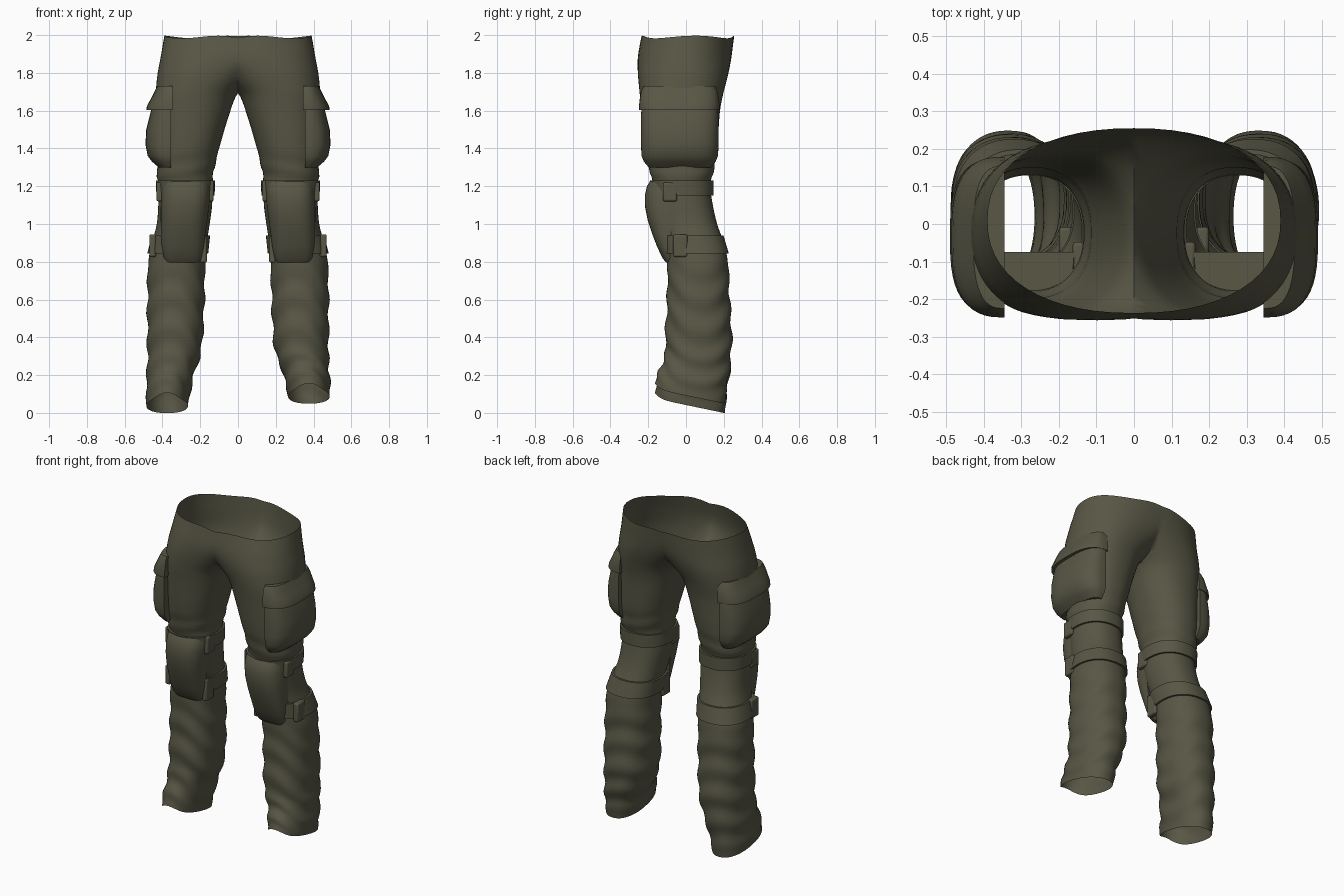
import bpy, bmesh, math

if "Cube" in bpy.data.objects:
    bpy.data.objects.remove(bpy.data.objects["Cube"])

olive = bpy.data.materials.new("olive cloth")
olive.diffuse_color = (0.098, 0.095, 0.06, 1)
olive.use_nodes = True
olive.node_tree.nodes["Principled BSDF"].inputs["Base Color"].default_value = olive.diffuse_color

# Leg envelope: z, inner x, outer x, front y, back y
LEG = [(0.0, .265, .485, -.165, .205), (0.1, .25, .487, -.15, .215),
       (0.2, .23, .482, -.125, .23), (0.3, .20, .48, -.11, .238),
       (0.4, .187, .48, -.11, .243), (0.6, .178, .48, -.10, .232),
       (0.8, .172, .475, -.10, .222), (0.9, .165, .455, -.11, .20),
       (1.0, .15, .43, -.14, .165), (1.1, .137, .422, -.165, .142),
       (1.2, .135, .42, -.175, .13), (1.28, .128, .43, -.19, .145),
       (1.4, .10, .43, -.215, .165), (1.6, .04, .435, -.235, .18),
       (1.69, .003, .435, -.245, .197), (1.74, -.05, .432, -.25, .21),
       (1.8, -.13, .425, -.255, .225), (1.88, -.27, .41, -.255, .24),
       (2.0, -.39, .39, -.237, .255)]
SEG = 56


def envelope(z):
    """Smooth (Hermite) reading of the leg table."""
    i = max(k for k in range(len(LEG) - 1) if LEG[k][0] <= z or k == 0)
    a, b = LEG[i], LEG[i + 1]
    p, n = LEG[max(i - 1, 0)], LEG[min(i + 2, len(LEG) - 1)]
    h = b[0] - a[0]
    t = (z - a[0]) / h
    out = []
    for c in range(1, 5):
        m0 = (b[c] - p[c]) / (b[0] - p[0]) * h
        m1 = (n[c] - a[c]) / (n[0] - a[0]) * h
        out.append((2*t**3 - 3*t*t + 1) * a[c] + (t**3 - 2*t*t + t) * m0
                   + (3*t*t - 2*t**3) * b[c] + (t**3 - t*t) * m1)
    return out


def sup(v, n):
    return math.copysign(abs(v) ** (2 / n), v)


def leg_ring(z, grow=0.0, n=2.25):
    x0, x1, y0, y1 = envelope(z)
    pts = []
    for k in range(SEG):
        a = 2 * math.pi * k / SEG
        pts.append(((x0 + x1) / 2 + ((x1 - x0) / 2 + grow) * sup(math.cos(a), n),
                    (y0 + y1) / 2 + ((y1 - y0) / 2 + grow) * sup(math.sin(a), n), z))
    return pts


def loft(bm, rings, caps=False):
    rows = [[bm.verts.new(p) for p in r] for r in rings]
    n = len(rows[0])
    for a, b in zip(rows, rows[1:]):
        for k in range(n):
            bm.faces.new((a[k], a[(k + 1) % n], b[(k + 1) % n], b[k]))
    if caps:
        bm.faces.new(rows[0][::-1])
        bm.faces.new(rows[-1])


def finish(name, bm, mirror=True, angle=40):
    bmesh.ops.recalc_face_normals(bm, faces=bm.faces)
    me = bpy.data.meshes.new(name)
    bm.to_mesh(me)
    bm.free()
    me.materials.append(olive)
    ob = bpy.data.objects.new(name, me)
    bpy.context.collection.objects.link(ob)
    bpy.context.view_layer.objects.active = ob
    ob.select_set(True)
    bpy.ops.object.shade_smooth_by_angle(angle=math.radians(angle))
    ob.select_set(False)
    if mirror:
        ob.modifiers.new("Mirror", 'MIRROR')
    return ob


# Trousers: two leg tubes, cut at the middle and welded into a hip
trousers = bmesh.new()
for side, hem in ((1, .05), (-1, 0.0)):
    half = bmesh.new()
    rings = []
    for i in range(81):
        z = i * 0.025
        ring = []
        for k, (x, y, _) in enumerate(leg_ring(z)):
            a = 2 * math.pi * k / SEG
            # cloth folds on the shin and the thigh
            low = max(0, min(1, (0.85 - z) / 0.2, z / 0.1))
            high = max(0, 1 - abs(z - 1.28) / 0.12)
            fold = .006 * low * math.sin(38 * z + 2.2 * math.sin(a + side) + 2 * math.cos(2 * a))
            fold += .005 * high * math.sin(60 * z + 2 * math.cos(a))
            x += fold * math.cos(a)
            y += fold * math.sin(a)
            # slanted hem with a raised front
            lift = hem + .075 * (.2 - y) / .36 + .03 * max(0, -math.sin(a)) ** 6
            zz = z + lift * max(0, 1 - z / .35)
            # wavy waist edge
            zz -= max(0, (z - 1.9) / .1) * (.01 + .007 * math.cos(5 * math.atan2(y, abs(x)) + 2.5))
            ring.append((x * side, y, zz))
        rings.append(ring)
    loft(half, rings)
    bmesh.ops.bisect_plane(half, geom=half.verts[:] + half.edges[:] + half.faces[:],
                           plane_co=(0, 0, 0), plane_no=(side, 0, 0), clear_inner=True)
    tmp = bpy.data.meshes.new("half")
    half.to_mesh(tmp)
    half.free()
    trousers.from_mesh(tmp)
    bpy.data.meshes.remove(tmp)
bmesh.ops.remove_doubles(trousers, verts=trousers.verts, dist=.0008)
finish("trousers", trousers, mirror=False, angle=60)


def outward_ring(cx, cy, rx, ry, z, n, front=False):
    """Half superellipse with a flat back, bulging to +x or to the front."""
    pts = []
    for k in range(25):
        a = math.pi * (k / 24 - .5)
        u, v = sup(math.cos(a), n), sup(math.sin(a), n)
        pts.append((cx + rx * v, cy - ry * u, z) if front else (cx + rx * u, cy + ry * v, z))
    return pts


# Cargo pocket: z, outer x, half depth
bm = bmesh.new()
loft(bm, [outward_ring(.355, -.033, x - .355, h, z, 2.9) for z, x, h in (
    (1.30, .42, .165), (1.33, .455, .19), (1.36, .478, .202), (1.42, .49, .206),
    (1.50, .486, .206), (1.58, .466, .205), (1.64, .45, .2), (1.69, .43, .19))], True)
finish("cargo_pocket", bm)

# Pocket flap flaring outward at its lower edge
bm = bmesh.new()
loft(bm, [outward_ring(.345, -.035, x - .345, h, z, 2.8) for z, x, h in (
    (1.61, .46, .2), (1.603, .486, .213), (1.625, .482, .214), (1.66, .463, .21),
    (1.70, .443, .204), (1.73, .428, .19))], True)
finish("pocket_flap", bm)

# Knee pad: z, centre x, half width, front y
bm = bmesh.new()
loft(bm, [outward_ring(x, -.075, w, -.075 - y, z, 2.7, True) for z, x, w, y in (
    (.795, .293, .085, -.105), (.82, .293, .1, -.125), (.88, .293, .112, -.153),
    (.95, .29, .118, -.18), (1.02, .286, .124, -.203), (1.09, .281, .129, -.217),
    (1.15, .277, .13, -.218), (1.20, .275, .126, -.207), (1.23, .275, .115, -.188))], True)
finish("knee_pad", bm)

# Straps around the leg above and below the knee
for name, lo, hi in (("upper_strap", 1.15, 1.23), ("lower_strap", .845, .94)):
    bm = bmesh.new()
    loft(bm, [leg_ring(z, g) for z, g in (
        (lo, -.004), (lo, .012), (hi, .012), (hi, -.004))])
    finish(name, bm)

# Strap buckles on both sides of each knee
for name, x, y, z, tall in (("upper_outer_buckle", .415, -.085, 1.17, .10),
                            ("upper_inner_buckle", .146, -.085, 1.175, .11),
                            ("lower_outer_buckle", .452, -.03, .885, .12),
                            ("lower_inner_buckle", .182, -.045, .865, .14)):
    bm = bmesh.new()
    bmesh.ops.create_cube(bm, size=1)
    for v in bm.verts:
        v.co = (x + v.co.x * .035, y + v.co.y * .075, z + v.co.z * tall)
    ob = finish(name, bm)
    bev = ob.modifiers.new("Bevel", 'BEVEL')
    bev.width = .01
    bev.segments = 3
